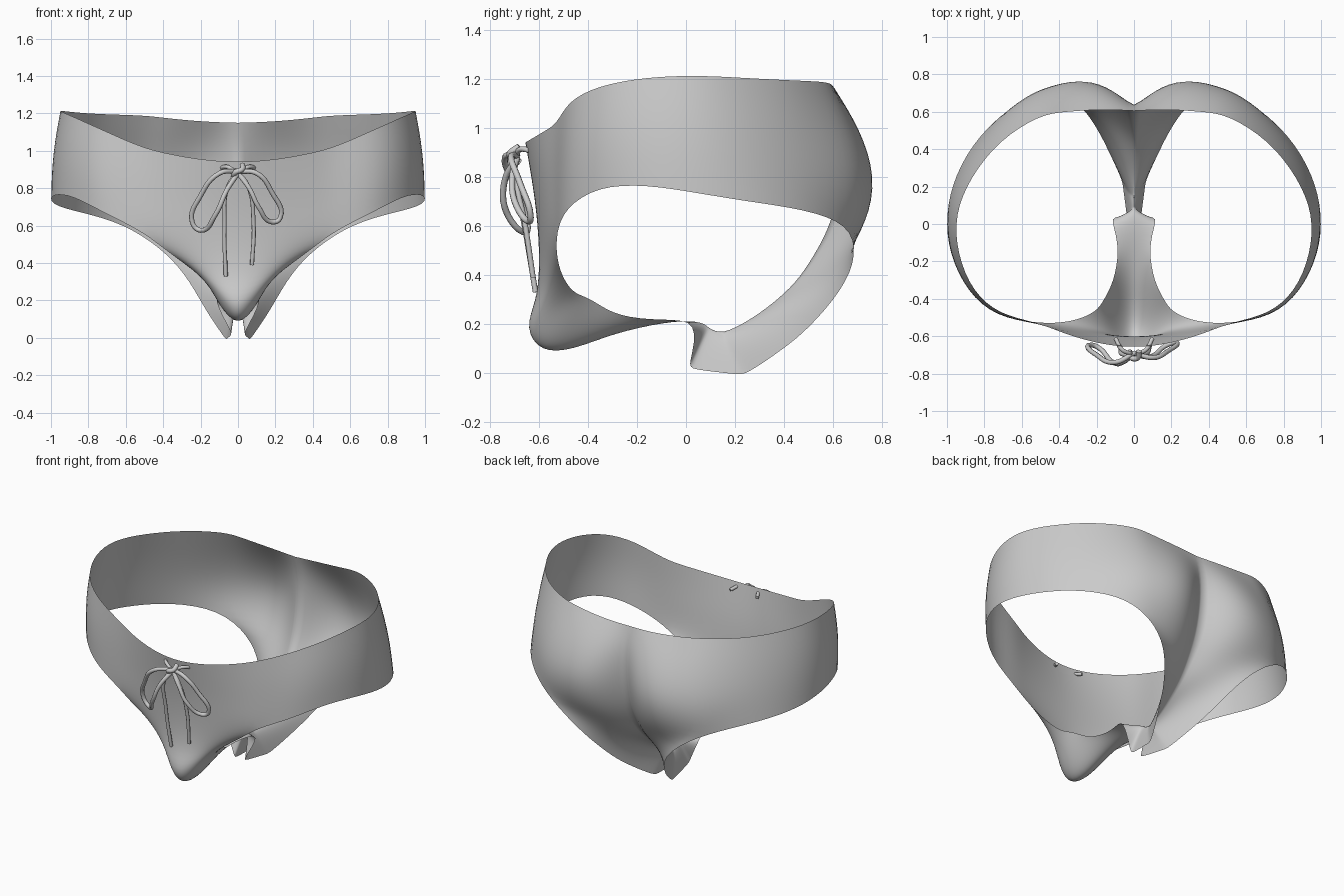
import bpy, bmesh
from math import sin, pi
from mathutils import Vector

if "Cube" in bpy.data.objects:
    bpy.data.objects.remove(bpy.data.objects["Cube"])

N = 4  # quads from centre line to edge in each front/back row


def row(cy, cz, ex, ey, ez, bump=0.0):
    """Half cross-row from the centre line to an edge point."""
    pts = []
    for i in range(N + 1):
        t = i / N
        f = t ** 1.8
        pts.append(Vector((ex * t, cy + (ey - cy) * f + bump * sin(pi * t ** 0.8),
                           cz + (ez - cz) * f)))
    return pts


def add_grid(bm, grid):
    vs = [[bm.verts.new(p) for p in r] for r in grid]
    for a, b in zip(vs, vs[1:]):
        for i in range(len(a) - 1):
            bm.faces.new((a[i], a[i + 1], b[i + 1], b[i]))


# Front panel, pouch and crotch strip: centre y,z then edge x,y,z
front = [row(*r) for r in [
    (-.66, .94, .52, -.525, 1.02),
    (-.64, .83, .52, -.53, .873),
    (-.62, .71, .52, -.53, .727),
    (-.605, .57, .52, -.53, .575),
    (-.60, .42, .40, -.53, .48),
    (-.615, .29, .29, -.51, .40),
    (-.665, .18, .20, -.465, .33),
    (-.60, .075, .17, -.42, .315),
    (-.46, .09, .14, -.37, .29),
    (-.30, .16, .10, -.28, .23),
    (-.08, .21, .075, -.10, .215),
    (.05, .215, .14, .06, .22)]]

# Seat with cleft, narrowing to the folded crotch end
back = [row(*r) for r in [
    (.605, 1.15, .50, .585, 1.19, .01),
    (.64, 1.0, .553, .65, 1.0, .075),
    (.63, .80, .61, .68, .80, .15),
    (.59, .61, .61, .67, .61, .14),
    (.52, .48, .41, .70, .48, .08),
    (.45, .37, .28, .64, .34, .04),
    (.35, .28, .19, .50, .18),
    (.25, .21, .14, .40, .10),
    (.15, .16, .065, .24, -.01),
    (.15, .16, .06, .21, -.005),
    (.10, .18, .035, .02, .015),
    (.09, .19, .035, .01, .03),
    (.05, .215, .14, .06, .22)]]

# Hip band columns: top point, bottom point
hips = [
    ((.72, -.485, 1.11), (.73, -.495, .675)),
    ((.865, -.36, 1.175), (.89, -.36, .765)),
    ((.945, -.16, 1.21), (.99, -.16, .77)),
    ((.96, .05, 1.217), (1.008, .05, .735)),
    ((.875, .25, 1.205), (.96, .26, .70)),
    ((.72, .45, 1.195), (.83, .48, .67))]
columns = [[front[k][-1] for k in range(4)]]
for top, bottom in hips:
    top, bottom = Vector(top), Vector(bottom)
    out = Vector((top.x, top.y, 0)).normalized()
    columns.append([top.lerp(bottom, k / 3) + out * .015 * sin(pi * k / 3) for k in range(4)])
columns.append([back[k][-1] for k in range(4)])

bm = bmesh.new()
for grid in (front, columns, back):
    add_grid(bm, grid)
bmesh.ops.remove_doubles(bm, verts=bm.verts, dist=.001)
bmesh.ops.recalc_face_normals(bm, faces=bm.faces)
# Keep the cleft crisp
crease = bm.edges.layers.float.new("crease_edge")
for e in bm.edges:
    if all(abs(v.co.x) < 1e-4 and v.co.y > .04 for v in e.verts):
        e[crease] = .7
mesh = bpy.data.meshes.new("briefs")
bm.to_mesh(mesh)
bm.free()
mesh.polygons.foreach_set("use_smooth", [True] * len(mesh.polygons))
briefs = bpy.data.objects.new("briefs", mesh)
bpy.context.collection.objects.link(briefs)
mirror = briefs.modifiers.new("mirror", 'MIRROR')
mirror.use_clip = True
sub = briefs.modifiers.new("smooth", 'SUBSURF')
sub.levels = sub.render_levels = 2


def cord(name, pts, radius=.011):
    """Round drawstring through the given points."""
    cu = bpy.data.curves.new(name, 'CURVE')
    cu.dimensions = '3D'
    cu.bevel_depth = radius
    cu.bevel_resolution = 2
    cu.resolution_u = 6
    cu.use_fill_caps = True
    sp = cu.splines.new('BEZIER')
    sp.bezier_points.add(len(pts) - 1)
    for bp, p in zip(sp.bezier_points, pts):
        bp.co = p
        bp.handle_left_type = bp.handle_right_type = 'AUTO'
    ob = bpy.data.objects.new(name, cu)
    bpy.context.collection.objects.link(ob)


# Drawstring bow: two loops, two tails, knot and lace through the waist
cord("bow_loop_left", [(0, -.69, .89), (-.10, -.74, .88), (-.20, -.70, .76), (-.245, -.65, .62),
                       (-.20, -.655, .575), (-.12, -.735, .66), (-.06, -.74, .79), (0, -.69, .88)], .013)
cord("bow_loop_right", [(0, -.69, .89), (.10, -.715, .88), (.18, -.68, .78), (.225, -.635, .64),
                        (.18, -.645, .62), (.11, -.70, .70), (.06, -.71, .80), (0, -.69, .88)], .013)
cord("tail_left", [(.02, -.69, .90), (-.05, -.70, .82), (-.072, -.66, .60), (-.065, -.615, .33)])
cord("tail_right", [(-.02, -.69, .90), (.05, -.70, .82), (.083, -.66, .62), (.075, -.625, .39)])
cord("knot", [(-.025, -.68, .86), (-.015, -.715, .885), (.02, -.715, .90), (.025, -.68, .925)], .015)
cord("waist_lace", [(-.10, -.61, .90), (-.06, -.675, .915), (0, -.69, .89),
                    (.06, -.675, .915), (.10, -.61, .90)])
